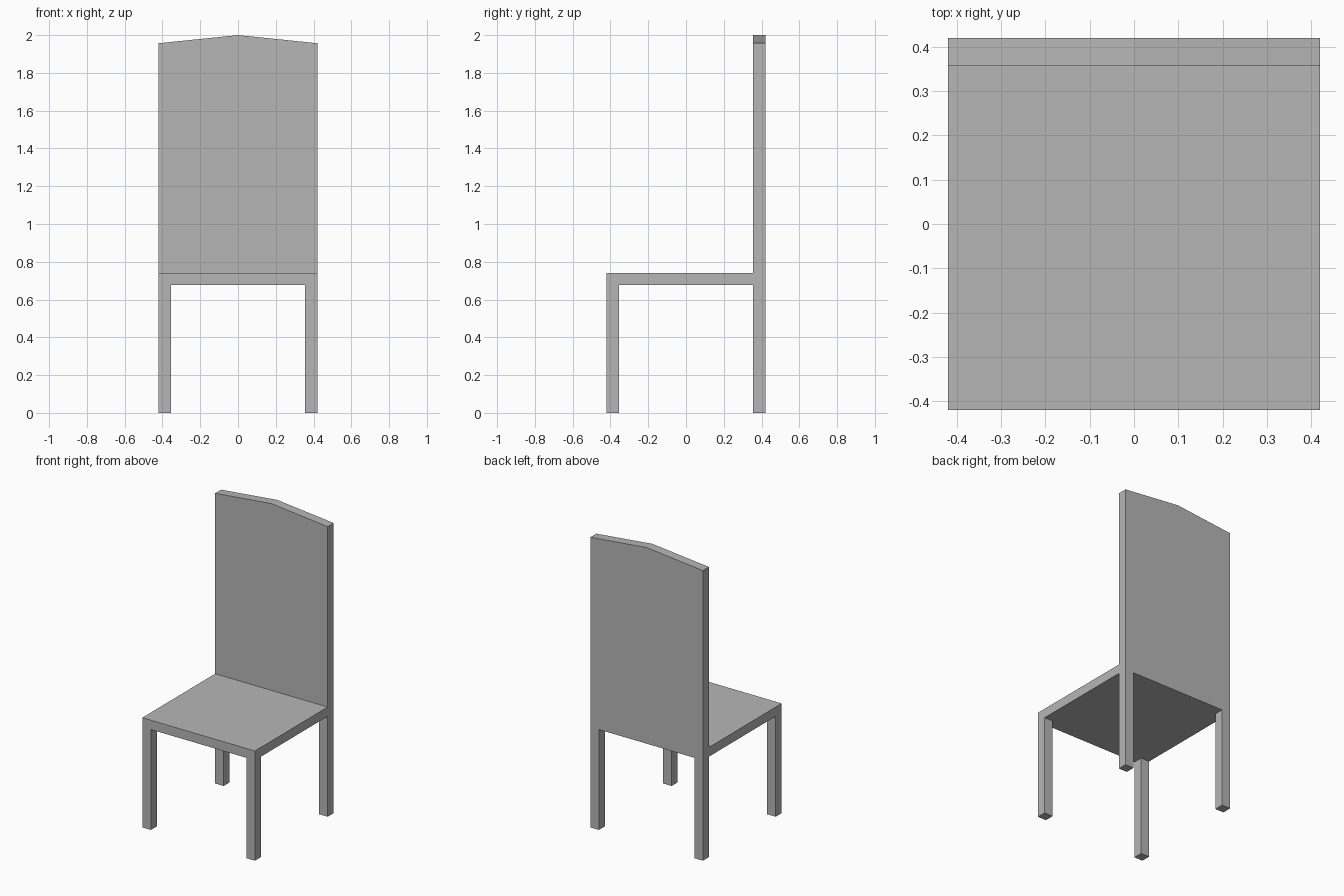
import bpy
import bmesh

cube = bpy.data.objects.get("Cube")
if cube:
    bpy.data.objects.remove(cube, do_unlink=True)

HALF = 0.42        # half the width and depth
LEG = 0.064        # thickness of legs and backrest
SEAT_LOW, SEAT_TOP = 0.677, 0.74
SHOULDER, PEAK = 1.957, 2.0

grey = bpy.data.materials.new("plain_grey")
grey.use_nodes = True
colour = (0.47, 0.47, 0.47, 1)
grey.diffuse_color = colour
grey.node_tree.nodes["Principled BSDF"].inputs["Base Color"].default_value = colour


def prism(name, outline, depth):
    """Extrude a closed outline along the depth vector."""
    bm = bmesh.new()
    face = bm.faces.new([bm.verts.new(p) for p in outline])
    new = bmesh.ops.extrude_face_region(bm, geom=[face])["geom"]
    bmesh.ops.translate(bm, vec=depth,
                        verts=[v for v in new if isinstance(v, bmesh.types.BMVert)])
    bmesh.ops.recalc_face_normals(bm, faces=bm.faces)
    mesh = bpy.data.meshes.new(name)
    bm.to_mesh(mesh)
    bm.free()
    mesh.materials.append(grey)
    obj = bpy.data.objects.new(name, mesh)
    bpy.context.collection.objects.link(obj)
    return obj


def slab(name, x0, x1, y0, y1, z0, z1):
    return prism(name, [(x0, y0, z0), (x1, y0, z0), (x1, y1, z0), (x0, y1, z0)],
                 (0, 0, z1 - z0))


# Seat, running up to the front of the backrest
inner = HALF - LEG
slab("seat", -HALF, HALF, -HALF, inner, SEAT_LOW, SEAT_TOP)

# Front and back legs
for side, x in (("right", -HALF), ("left", inner)):
    for end, y in (("front", -HALF), ("back", inner)):
        slab(f"{end}_{side}_leg", x, x + LEG, y, y + LEG, 0, SEAT_LOW)

# Backrest with a shallow pointed top
outline = [(-HALF, SEAT_LOW), (HALF, SEAT_LOW), (HALF, SHOULDER),
           (0, PEAK), (-HALF, SHOULDER)]
prism("backrest", [(x, inner, z) for x, z in outline], (0, LEG, 0))
